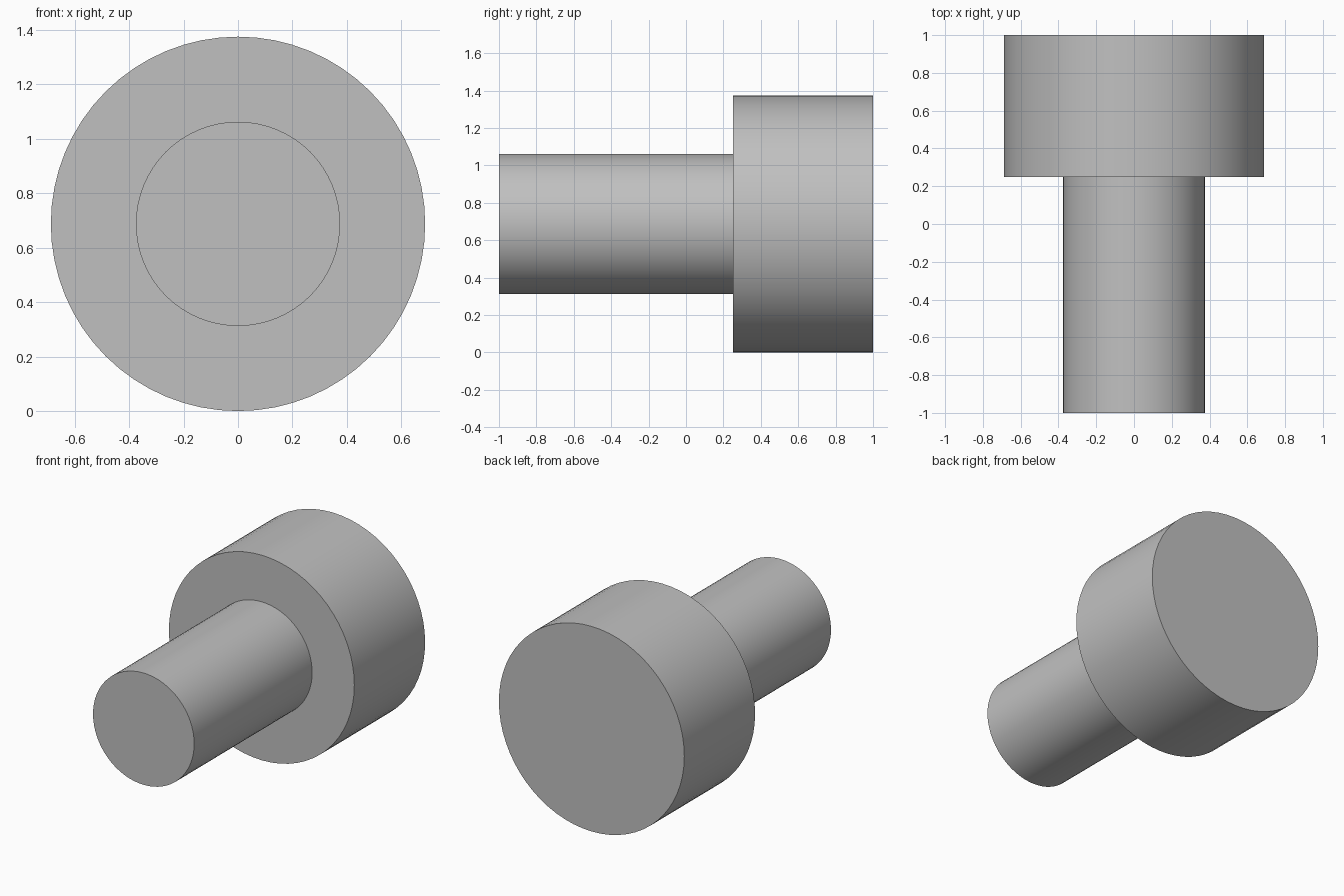
import bpy
import math

if "Cube" in bpy.data.objects:
    bpy.data.objects.remove(bpy.data.objects["Cube"], do_unlink=True)

HEAD_RADIUS = 0.6875
SHANK_RADIUS = 0.375

# Plain grey metal
grey = bpy.data.materials.new("grey_metal")
grey.use_nodes = True
color = (0.53, 0.53, 0.53, 1)
grey.diffuse_color = color
grey.node_tree.nodes["Principled BSDF"].inputs["Base Color"].default_value = color


def rod(name, radius, y_start, y_end):
    """Solid cylinder along y, on the shared axis."""
    bpy.ops.mesh.primitive_cylinder_add(
        vertices=64, radius=radius, depth=y_end - y_start,
        location=(0, (y_start + y_end) / 2, HEAD_RADIUS),
        rotation=(math.pi / 2, 0, 0))
    obj = bpy.context.object
    obj.name = name
    obj.data.materials.append(grey)
    bpy.ops.object.shade_smooth_by_angle(angle=math.radians(30))
    return obj


# Wide head at the back
rod("head", HEAD_RADIUS, 0.25, 1)

# Narrow shank to the front, seated slightly inside the head
rod("shank", SHANK_RADIUS, -1, 0.27)
